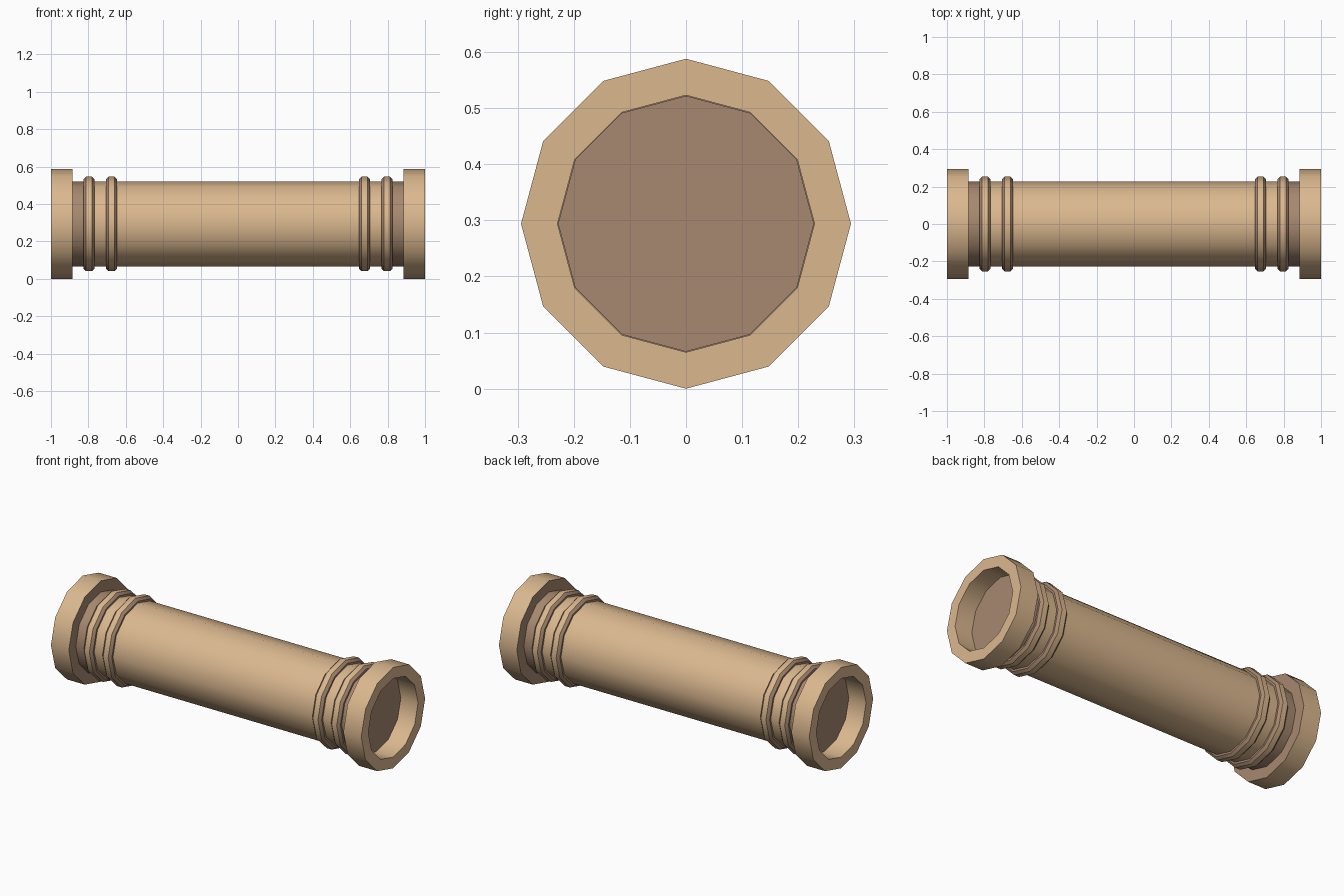
import bpy, math

if "Cube" in bpy.data.objects:
    bpy.data.objects.remove(bpy.data.objects["Cube"])

SIDES = 12
R_PIPE = 0.228
R_FLANGE = 0.294
CZ = R_FLANGE


def material(name, rgb):
    m = bpy.data.materials.new(name)
    m.diffuse_color = (*rgb, 1)
    m.use_nodes = True
    m.node_tree.nodes["Principled BSDF"].inputs["Base Color"].default_value = m.diffuse_color
    return m


TAN = material("tan", (0.71, 0.48, 0.275))
BROWN = material("dull_brown", (0.39, 0.25, 0.16))


def lathe(name, profile, mats, closed=False, caps=False):
    """Turn (x, radius) points about the x axis; mats gives 0 tan / 1 brown per strip."""
    verts, faces, idx = [], [], []
    for x, r in profile:
        for k in range(SIDES):
            a = 2 * math.pi * k / SIDES
            verts.append((x, r * math.cos(a), CZ + r * math.sin(a)))
    n = len(profile)
    for i in range(n if closed else n - 1):
        j = (i + 1) % n
        for k in range(SIDES):
            l = (k + 1) % SIDES
            faces.append((i * SIDES + k, j * SIDES + k, j * SIDES + l, i * SIDES + l)[::-1])
            idx.append(mats[i])
    if caps:
        faces.append(tuple(range(SIDES))[::-1])
        faces.append(tuple((n - 1) * SIDES + k for k in range(SIDES)))
        idx += [1, 1]
    mesh = bpy.data.meshes.new(name)
    mesh.from_pydata(verts, [], faces)
    mesh.materials.append(TAN)
    mesh.materials.append(BROWN)
    for p, m in zip(mesh.polygons, idx):
        p.material_index = m
    ob = bpy.data.objects.new(name, mesh)
    bpy.context.collection.objects.link(ob)
    # consistent outward normals, smooth around, sharp at steps
    bpy.ops.object.select_all(action='DESELECT')
    ob.select_set(True)
    bpy.context.view_layer.objects.active = ob
    bpy.ops.object.mode_set(mode='EDIT')
    bpy.ops.mesh.select_all(action='SELECT')
    bpy.ops.mesh.normals_make_consistent(inside=False)
    bpy.ops.object.mode_set(mode='OBJECT')
    bpy.ops.object.shade_smooth_by_angle(angle=math.radians(35))
    return ob


# Pipe body: tan shaft, brown necks and brown recessed end discs
lathe("pipe_body",
      [(-0.89, R_PIPE), (-0.82, R_PIPE), (0.82, R_PIPE), (0.89, R_PIPE)],
      [1, 0, 1], caps=True)

for side, s in (("left", -1), ("right", 1)):
    # End flange: open ring with a brown inner shoulder
    lathe(side + "_flange",
          [(s * 0.885, R_PIPE + 0.001), (s * 0.885, R_FLANGE),
           (s * 1.0, R_FLANGE), (s * 1.0, R_PIPE + 0.001)],
          [1, 0, 0, 0], closed=True)
    # Pair of raised bands with brown flanks
    for tag, c in (("outer", 0.797), ("inner", 0.676)):
        x = s * c
        lathe(f"{side}_{tag}_band",
              [(x - 0.03, R_PIPE - 0.01), (x - 0.03, 0.239), (x - 0.016, 0.253),
               (x + 0.016, 0.253), (x + 0.03, 0.239), (x + 0.03, R_PIPE - 0.01)],
              [1, 1, 0, 1, 1, 0], closed=True)
